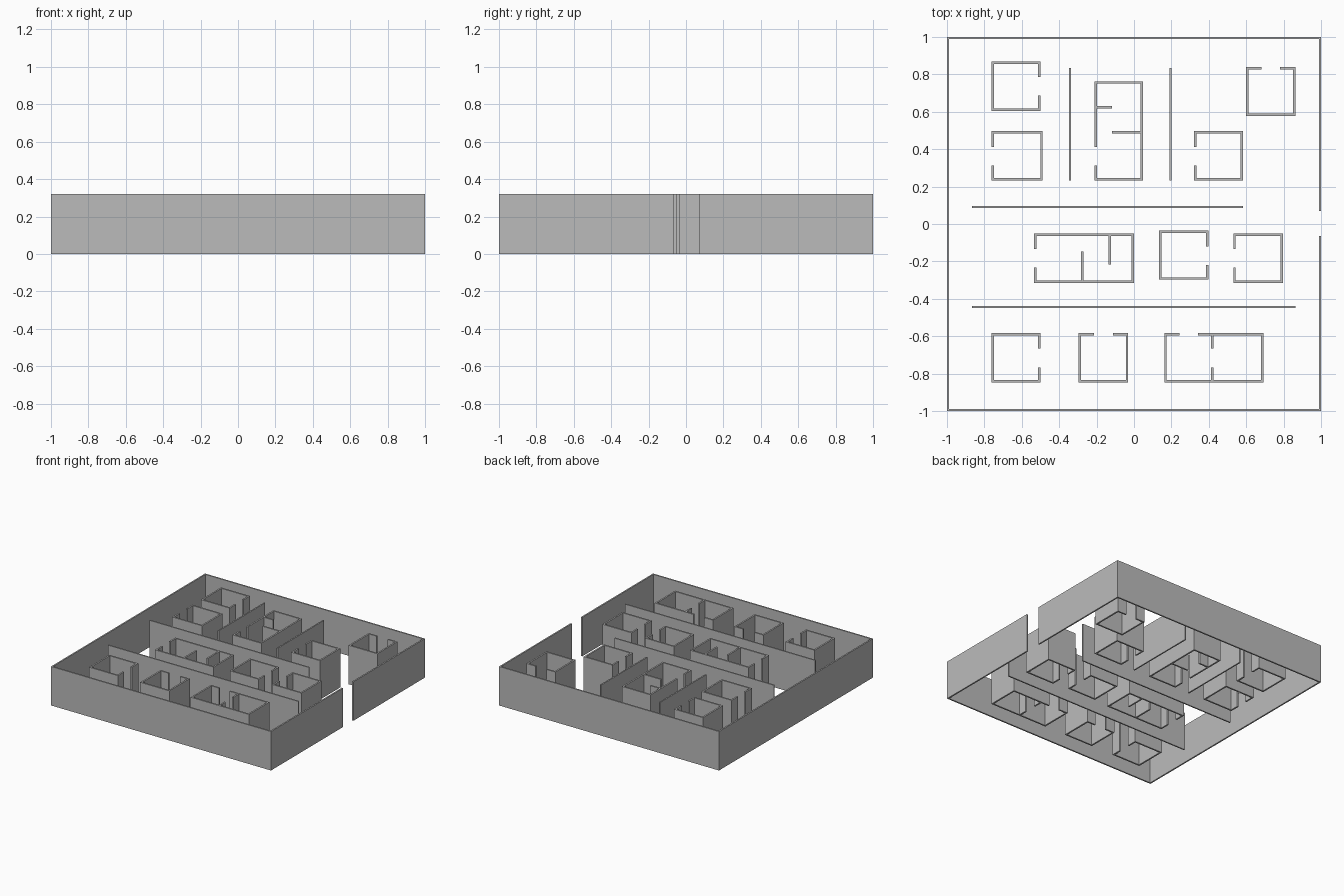
import bpy
import bmesh

HEIGHT = 0.32
THICK = 0.013

cube = bpy.data.objects.get("Cube")
if cube:
    bpy.data.objects.remove(cube, do_unlink=True)

grey = bpy.data.materials.new("wall_grey")
grey.use_nodes = True
colour = (0.5, 0.5, 0.5, 1)
grey.diffuse_color = colour
grey.node_tree.nodes["Principled BSDF"].inputs["Base Color"].default_value = colour


def wall(name, path, thick=THICK):
    """Raise a centre-line path into a sheet and thicken it with square corners."""
    bm = bmesh.new()
    low = [bm.verts.new((x, y, 0)) for x, y in path]
    high = [bm.verts.new((x, y, HEIGHT)) for x, y in path]
    for i in range(len(path) - 1):
        bm.faces.new((low[i], low[i + 1], high[i + 1], high[i]))
    mesh = bpy.data.meshes.new(name)
    bm.to_mesh(mesh)
    bm.free()
    mesh.materials.append(grey)
    obj = bpy.data.objects.new(name, mesh)
    bpy.context.collection.objects.link(obj)
    solid = obj.modifiers.new("thickness", "SOLIDIFY")
    solid.thickness = thick
    solid.offset = 0
    solid.use_even_offset = True


def room(name, x0, x1, y0, y1, side, door, thick=THICK):
    """Walk round the room from one door jamb to the other; bounds are outer faces."""
    h = thick / 2
    x0, x1, y0, y1 = x0 + h, x1 - h, y0 + h, y1 - h
    a, b = door
    sw, se, ne, nw = (x0, y0), (x1, y0), (x1, y1), (x0, y1)
    paths = {
        "left": [(x0, a), sw, se, ne, nw, (x0, b)],
        "right": [(x1, b), ne, nw, sw, se, (x1, a)],
        "back": [(a, y1), nw, sw, se, ne, (b, y1)],
    }
    wall(name, paths[side], thick)


# Outer enclosure with its gateway on the +x side
room("outer_wall", -1, 1, -1, 1, "right", (-0.065, 0.07), 0.012)

# Back row of rooms
room("back_left_room", -0.762, -0.499, 0.605, 0.868, "right", (0.687, 0.785))
room("mid_left_room", -0.762, -0.488, 0.232, 0.496, "left", (0.314, 0.411))
room("back_centre_room", -0.212, 0.049, 0.232, 0.763, "left", (0.314, 0.411))
room("mid_right_room", 0.32, 0.583, 0.232, 0.496, "left", (0.314, 0.411))
room("back_right_room", 0.6, 0.863, 0.577, 0.84, "back", (0.681, 0.78))

# Middle row of rooms
room("middle_long_room", -0.534, 0, -0.315, -0.051, "left", (-0.232, -0.133))
room("middle_centre_room", 0.134, 0.397, -0.298, -0.034, "right", (-0.218, -0.119))
room("middle_right_room", 0.531, 0.797, -0.315, -0.051, "left", (-0.232, -0.133))

# Front row of rooms
room("front_left_room", -0.762, -0.499, -0.847, -0.582, "right", (-0.767, -0.665))
room("front_centre_room", -0.296, -0.031, -0.847, -0.582, "back", (-0.213, -0.111))
room("front_right_room", 0.162, 0.692, -0.847, -0.582, "back", (0.242, 0.341))

# Short partitions inside the rooms
partitions = {
    "back_centre_partition_a": [(-0.2, 0.625), (-0.117, 0.625)],
    "back_centre_partition_b": [(-0.117, 0.49), (0.037, 0.49)],
    "middle_partition_a": [(-0.277, -0.303), (-0.277, -0.146)],
    "middle_partition_b": [(-0.13, -0.216), (-0.13, -0.063)],
    "front_partition_a": [(0.419, -0.835), (0.419, -0.767)],
    "front_partition_b": [(0.419, -0.665), (0.419, -0.594)],
}
for name, path in partitions.items():
    wall(name, path)

# Long free-standing dividers between the blocks of rooms
for name, x in (("left_divider", -0.342), ("right_divider", 0.194)):
    wall(name, [(x, 0.232), (x, 0.833)], 0.011)
wall("back_divider", [(-0.867, 0.092), (0.583, 0.092)], 0.011)
wall("front_divider", [(-0.867, -0.443), (0.863, -0.443)], 0.011)
